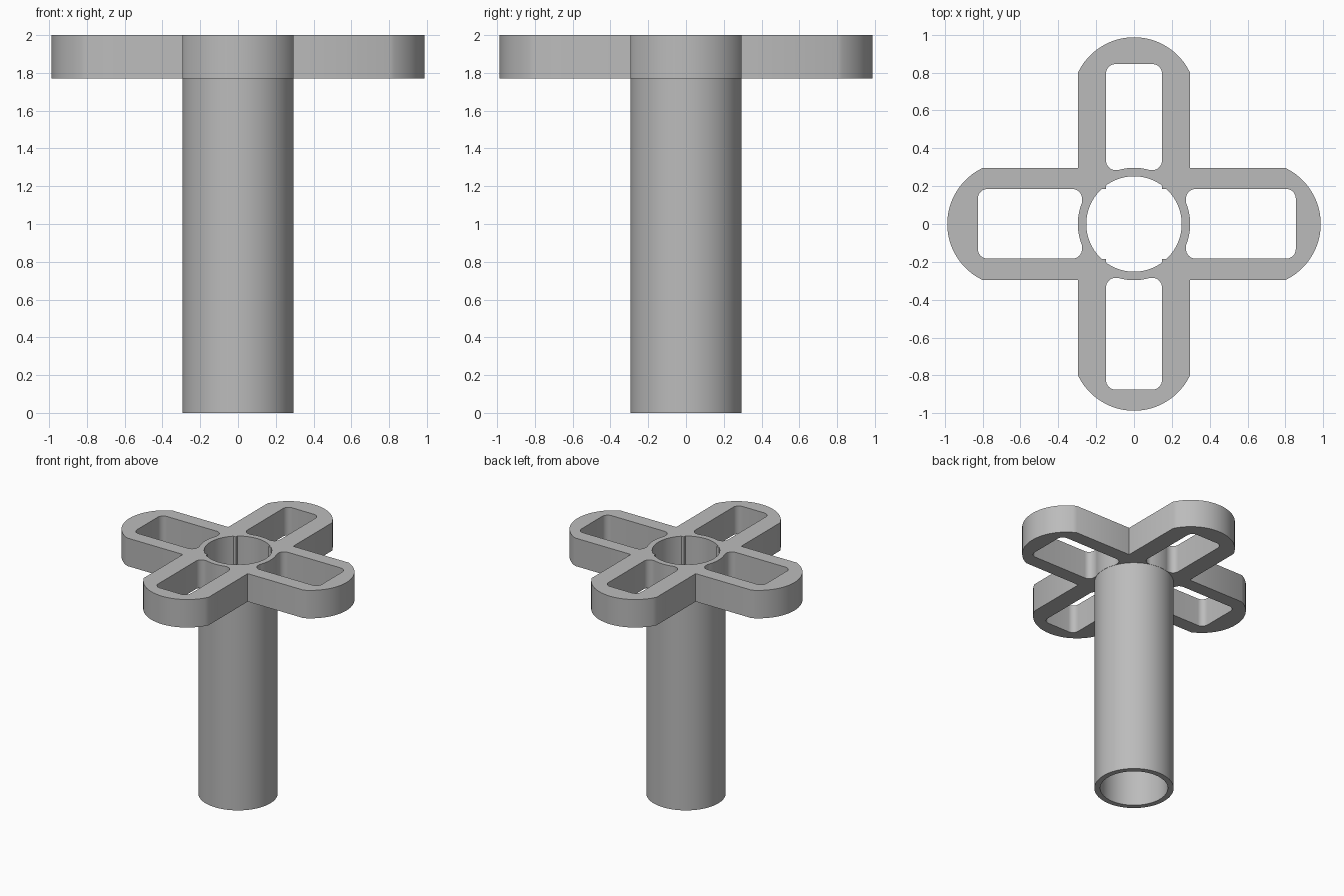
import bpy, bmesh
from math import radians, sin, cos, pi, asin
from mathutils import Matrix

if "Cube" in bpy.data.objects:
    bpy.data.objects.remove(bpy.data.objects["Cube"])

TOP, HEAD_BASE = 2.0, 1.77
HALF = 0.295                   # half width of an arm, also the tube radius
BORE = 0.252

grey = bpy.data.materials.new("plain_grey")
grey.use_nodes = True
grey.diffuse_color = (0.5, 0.5, 0.5, 1)
grey.node_tree.nodes["Principled BSDF"].inputs["Base Color"].default_value = (0.5, 0.5, 0.5, 1)


def prism(name, outline, z0, z1):
    """Extrude a flat counter-clockwise outline from z0 to z1."""
    bm = bmesh.new()
    face = bm.faces.new([bm.verts.new((x, y, z0)) for x, y in outline])
    top = bmesh.ops.extrude_face_region(bm, geom=[face])["geom"]
    bmesh.ops.translate(bm, vec=(0, 0, z1 - z0),
                        verts=[v for v in top if isinstance(v, bmesh.types.BMVert)])
    bmesh.ops.recalc_face_normals(bm, faces=bm.faces)
    mesh = bpy.data.meshes.new(name)
    bm.to_mesh(mesh)
    bm.free()
    mesh.materials.append(grey)
    obj = bpy.data.objects.new(name, mesh)
    bpy.context.collection.objects.link(obj)
    return obj


def arc(cx, cy, r, start, end, steps):
    return [(cx + r * cos(start + (end - start) * i / steps),
             cy + r * sin(start + (end - start) * i / steps)) for i in range(steps + 1)]


def circle(r, steps=96):
    return arc(0, 0, r, 0, 2 * pi, steps)[:-1]


def rounded_rect(x0, x1, y0, y1, r=0.05):
    corners = [(x1 - r, y1 - r), (x0 + r, y1 - r), (x0 + r, y0 + r), (x1 - r, y0 + r)]
    return [p for k, (cx, cy) in enumerate(corners)
            for p in arc(cx, cy, r, k * pi / 2, (k + 1) * pi / 2, 8)]


def cut(obj, cutter):
    """Subtract the cutter, bake the result and remove the cutter."""
    mod = obj.modifiers.new("cut", 'BOOLEAN')
    mod.operation, mod.solver, mod.object = 'DIFFERENCE', 'EXACT', cutter
    bpy.context.view_layer.update()
    baked = bpy.data.meshes.new_from_object(
        obj.evaluated_get(bpy.context.evaluated_depsgraph_get()))
    obj.modifiers.clear()
    obj.data = baked
    bpy.data.objects.remove(cutter)


def finish(obj):
    bpy.ops.object.select_all(action='DESELECT')
    obj.select_set(True)
    bpy.context.view_layer.objects.active = obj
    bpy.ops.object.shade_smooth_by_angle(angle=radians(30))


# Cross-shaped head outline: four arms with bowed ends
TIP_R = 0.328
half_angle = asin(HALF / TIP_R)
outline = []
for k in range(4):
    turn = Matrix.Rotation(k * pi / 2, 2)
    arm = arc(0.987 - TIP_R, 0, TIP_R, -half_angle, half_angle, 24) + [(HALF, HALF)]
    for x, y in arm:
        c, s = cos(k * pi / 2), sin(k * pi / 2)
        outline.append((c * x - s * y, s * x + c * y))
head = prism("cross_head", outline, HEAD_BASE, TOP)

# Pockets through the arms, kept clear of the central ring
LOW, HIGH = HEAD_BASE - 0.1, TOP + 0.1
pockets = [(0.275, 0.855, -0.183, 0.185), (-0.825, -0.275, -0.183, 0.185),
           (-0.148, 0.148, 0.285, 0.845), (-0.148, 0.148, -0.875, -0.285)]
for x0, x1, y0, y1 in pockets:
    pocket = prism("pocket_cutter", rounded_rect(x0, x1, y0, y1), LOW, HIGH)
    cut(pocket, prism("ring_keeper", circle(0.297), LOW - 0.1, HIGH + 0.1))
    cut(head, pocket)

# Central bore, leaving a small tooth at each inner corner of the cross
bore = prism("bore_cutter", circle(BORE), LOW, HIGH)
for sx in (-1, 1):
    for sy in (-1, 1):
        xs = sorted((sx * 0.148, sx * 0.3))
        ys = sorted((sy * 0.185, sy * 0.3))
        box = [(xs[0], ys[0]), (xs[1], ys[0]), (xs[1], ys[1]), (xs[0], ys[1])]
        cut(bore, prism("tooth_keeper", box, LOW - 0.1, HIGH + 0.1))
cut(head, bore)
finish(head)

# Hollow stem below the head
stem = prism("hollow_stem", circle(HALF), 0, HEAD_BASE)
cut(stem, prism("stem_bore_cutter", circle(BORE), -0.1, HIGH))
finish(stem)
